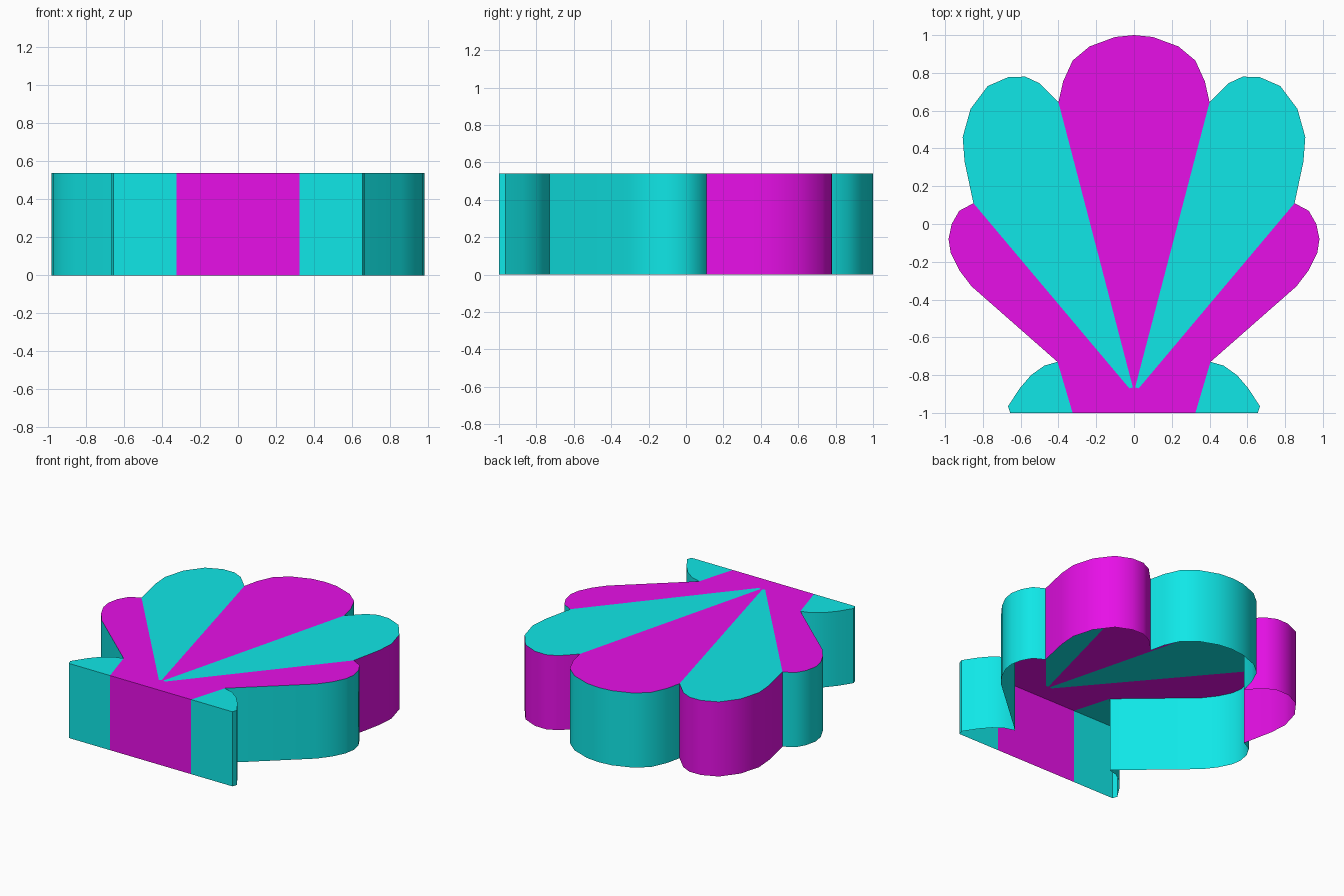
import bpy, bmesh

if "Cube" in bpy.data.objects:
    bpy.data.objects.remove(bpy.data.objects["Cube"])

HEIGHT = 0.54


def make_material(name, colour):
    mat = bpy.data.materials.new(name)
    mat.diffuse_color = (*colour, 1)
    mat.use_nodes = True
    mat.node_tree.nodes["Principled BSDF"].inputs["Base Color"].default_value = mat.diffuse_color
    return mat


magenta = make_material("magenta", (0.8, 0.005, 0.8))
cyan = make_material("cyan", (0.005, 0.8, 0.8))


def shell_part(name, rim, inner, top_mat, wall_mat):
    """Flat top over rim + inner points, with walls hanging from the rim only
    (open underneath). Right half is modelled, the left half is mirrored."""
    bm = bmesh.new()
    top = [bm.verts.new((x, y, HEIGHT)) for x, y in rim + inner]
    low = [bm.verts.new((x, y, 0)) for x, y in rim]
    bm.faces.new(top[::-1])                      # points run clockwise
    for i in range(len(rim) - 1):
        wall = bm.faces.new((top[i], top[i + 1], low[i + 1], low[i]))
        wall.material_index = 1
    mesh = bpy.data.meshes.new(name)
    bm.to_mesh(mesh)
    bm.free()
    mesh.materials.append(top_mat)
    mesh.materials.append(wall_mat)
    obj = bpy.data.objects.new(name, mesh)
    bpy.context.collection.objects.link(obj)
    bpy.ops.object.select_all(action='DESELECT')
    obj.select_set(True)
    bpy.context.view_layer.objects.active = obj
    bpy.ops.object.shade_smooth_by_angle(angle=0.7)
    mirror = obj.modifiers.new("mirror", 'MIRROR')
    mirror.merge_threshold = 0.0005
    return obj


# Shared corners where the ribs meet
notch_top = (0.40, 0.645)
notch_side = (0.85, 0.11)
notch_foot = (0.405, -0.73)
foot_inner = (0.325, -1.0)
tip_centre = (0.0, -0.865)
tip_inner = (0.006, -0.865)
tip_outer = (0.025, -0.87)

# Middle rib
shell_part("centre_rib",
           [(0, 1), (0.10, 0.99), (0.235, 0.94), (0.325, 0.865),
            (0.375, 0.755), notch_top],
           [tip_inner, tip_centre], magenta, cyan)

# Ribs either side of the middle
shell_part("side_ribs",
           [notch_top, (0.50, 0.745), (0.575, 0.78), (0.665, 0.778),
            (0.775, 0.73), (0.865, 0.61), (0.907, 0.46), (0.897, 0.33),
            notch_side],
           [tip_outer, tip_inner], cyan, magenta)

# Outermost ribs
shell_part("outer_ribs",
           [notch_side, (0.925, 0.07), (0.965, 0.0), (0.982, -0.08),
            (0.97, -0.155), (0.925, -0.245), (0.86, -0.33), notch_foot],
           [tip_outer], magenta, cyan)

# Base wedge under the rib tips
shell_part("base", [foot_inner, (0, -1)],
           [tip_centre, tip_inner, tip_outer, notch_foot], magenta, magenta)

# Small fins at the bottom corners
shell_part("base_fins",
           [notch_foot, (0.475, -0.75), (0.545, -0.80), (0.605, -0.87),
            (0.667, -0.965), (0.655, -1.0), foot_inner],
           [], cyan, cyan)
